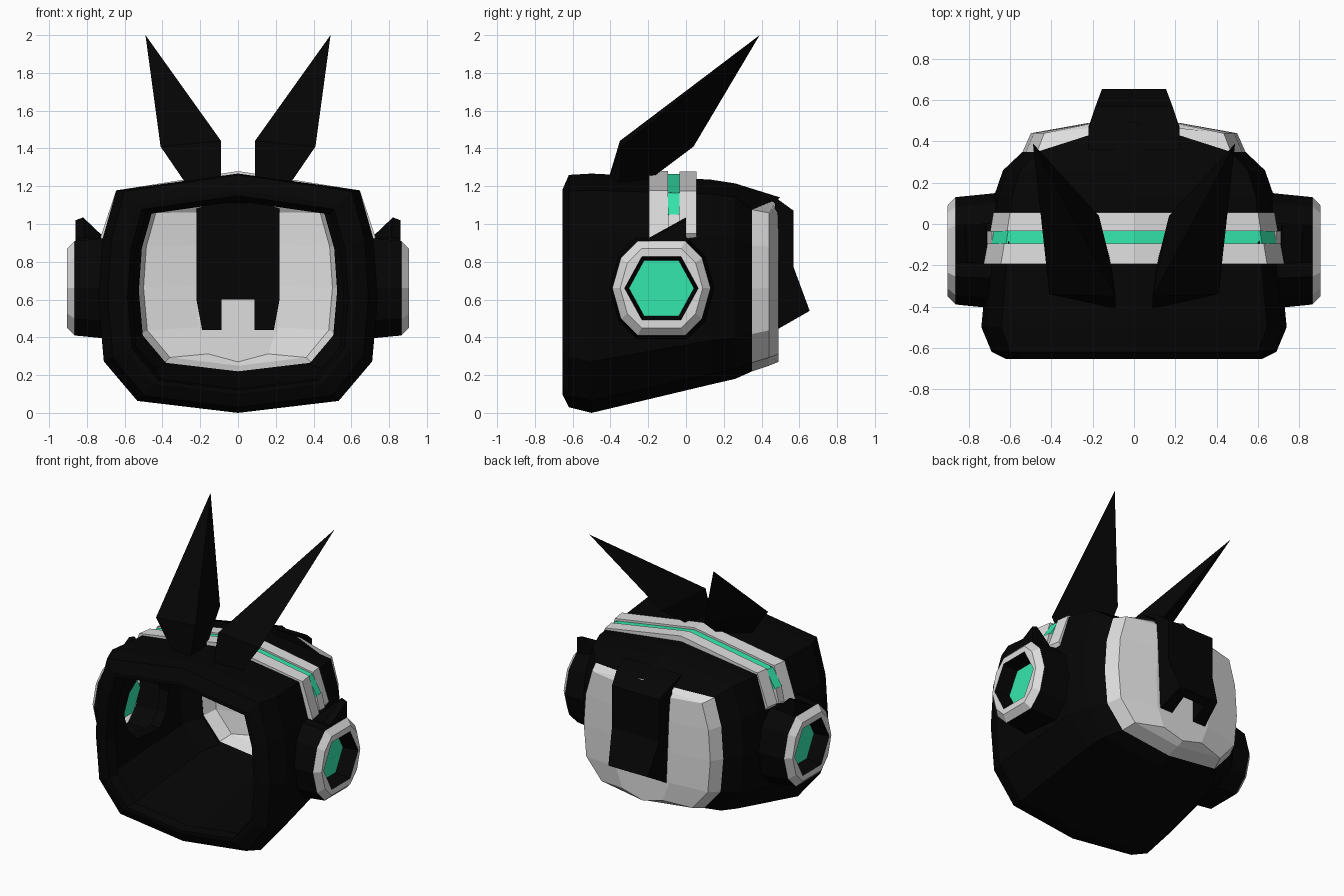
import bpy, bmesh

if "Cube" in bpy.data.objects:
    bpy.data.objects.remove(bpy.data.objects["Cube"])


def material(name, rgb):
    m = bpy.data.materials.new(name)
    m.diffuse_color = (*rgb, 1)
    m.use_nodes = True
    m.node_tree.nodes["Principled BSDF"].inputs["Base Color"].default_value = m.diffuse_color
    return m


BLACK = material("matte black", (0.0015, 0.0015, 0.0015))
WHITE = material("light grey", (0.73, 0.73, 0.73))
TEAL = material("glowing teal", (0.035, 0.8, 0.42))


def finish(name, bm, mats, mirror=False):
    bmesh.ops.recalc_face_normals(bm, faces=bm.faces)
    me = bpy.data.meshes.new(name)
    bm.to_mesh(me)
    bm.free()
    for m in mats:
        me.materials.append(m)
    ob = bpy.data.objects.new(name, me)
    bpy.context.collection.objects.link(ob)
    if mirror:
        ob.modifiers.new("mirror", "MIRROR").use_clip = False
    return ob


def loft(name, rings, mats, segs=None, start=True, end=True, loop=False, mirror=False):
    """Skin a list of equal-length point rings; segs gives a material index per segment."""
    bm = bmesh.new()
    vs = [[bm.verts.new(p) for p in r] for r in rings]
    n = len(rings[0])
    pairs = list(zip(vs, vs[1:])) + ([(vs[-1], vs[0])] if loop else [])
    for k, (a, b) in enumerate(pairs):
        for i in range(n):
            j = (i + 1) % n
            f = bm.faces.new((a[i], a[j], b[j], b[i]))
            f.material_index = segs[k] if segs else 0
    if start and not loop:
        bm.faces.new(vs[0]).material_index = segs[0] if segs else 0
    if end and not loop:
        bm.faces.new(vs[-1]).material_index = segs[-1] if segs else 0
    return finish(name, bm, mats, mirror)


# Rounded helmet outline, right half, in unit coordinates
HALF = [(0, 1), (.87, .86), (.97, .45), (1, -.05), (.96, -.57), (.72, -.9), (0, -1)]
OUTLINE = HALF + [(-u, v) for u, v in HALF[-2:0:-1]]


def ring(y, w, z0, z1, top_y=None):
    pts = [[u * w, y, (z0 + z1) / 2 + v * (z1 - z0) / 2] for u, v in OUTLINE]
    if top_y is not None:
        pts[0][1] = top_y
    return pts


# Helmet shell: outer skin from face opening to back, then inner skin forward again
shell = loft("helmet_shell", [
    ring(-.655, .62, .10, 1.18),
    ring(-.62, .69, .03, 1.26),
    ring(-.50, .74, .00, 1.267),
    ring(.13, .68, .15, 1.235),
    ring(.26, .635, .18, 1.215),
    ring(.35, .54, .22, 1.14, .50),
    ring(.33, .525, .215, 1.12),
    ring(.20, .60, .19, 1.16),
    ring(-.48, .67, .06, 1.21),
    ring(-.58, .56, .13, 1.12),
    ring(-.655, .585, .12, 1.15),
], [BLACK], loop=True)

# Back panel, an open dish behind the shell
narrow = [(x * .48, .49, z) for x, _, z in ring(0, .46, .27, 1.12)]
loft("back_panel", [ring(.35, .54, .22, 1.14, .49), ring(.44, .50, .25, 1.12, .49), narrow],
     [WHITE], start=False)


# Rear spine, notched on its inner lower side
def spine_w(y):
    t = min(max((y - .48) / .175, 0), 1)
    return .22 - .065 * t


UPPER = [(.36, 1.18), (.46, 1.15), (.57, 1.07), (.57, .77), (.655, .54)]
mid = UPPER + [(.60, .515), (.57, .6), (.47, .6), (.47, 1.11)]
leg = UPPER + [(.48, .44), (.47, .6), (.47, 1.11)]
loft("rear_spine", [[(s * .088, y, z) for y, z in mid] for s in (-1, 1)], [BLACK])
loft("rear_spine_legs", [
    [(.088, y, z) for y, z in leg],
    [(spine_w(y) - (.03 if z < .5 else 0), y, z) for y, z in leg]], [BLACK], mirror=True)

# Decagon for the side pods and hexagons with matching point count
CY, CZ = -.13, .66


def decagon(x, a, b, c):
    q = [a, b, (c, 0)]
    pts = q + [(b[0], -b[1]), (a[0], -a[1])]
    pts += [(-u, v) for u, v in pts[::-1]]
    return [(x, CY + u, CZ + v) for u, v in pts]


def round_ring(x, s):
    return decagon(x, (.125 * s, .25 * s), (.215 * s, .16 * s), .26 * s)


def hex_ring(x, r):
    return decagon(x, (r * .53, r * .86), (r * .765, r * .43), r)


# Cut the side openings behind the pods
cutter = loft("pod_cutter", [round_ring(-1.2, .85), round_ring(1.2, .85)], [BLACK])
cutter.hide_render = True
cutter.hide_viewport = True
cut = shell.modifiers.new("pod_holes", "BOOLEAN")
cut.operation, cut.solver, cut.object = "DIFFERENCE", "EXACT", cutter

# Side pods: black drum, light bevelled ring, deep black recess, teal lens
LENS_X = .80
loft("side_pod", [
    round_ring(.66, 1.08), round_ring(.865, 1.0),
    round_ring(.905, .84), hex_ring(.905, .195), hex_ring(LENS_X, .172)],
    [BLACK, WHITE], [0, 1, 1, 0], start=False, end=False, mirror=True)
bm = bmesh.new()
bm.faces.new([bm.verts.new(p) for p in hex_ring(LENS_X, .172)])
finish("pod_lens", bm, [TEAL], True)

# Small fins on top of the pods
loft("pod_fin", [
    [(.86, -.19, .87), (.86, -.19, .92), (.81, -.19, .93), (.71, -.19, .92), (.70, -.19, .87)],
    [(.86, 0, .87), (.86, 0, 1.02), (.82, 0, 1.035), (.72, 0, .94), (.70, 0, .87)]],
    [BLACK], mirror=True)


# Headband: two light rails with a teal strip in the groove, narrowing to the rear
def band(name, y0, y1, path, depth, mat):
    full = [(-x, z) for x, z in path[:0:-1]] + path
    k = 1 - .25 * (y1 - y0)
    rings = []
    for x, z in full:
        xi, zi = x * (1 - depth), z - depth
        rings.append([(x, y0, z), (x * k, y1, z), (xi * k, y1, zi), (xi, y0, zi)])
    return loft(name, rings, [mat])


band("headband_front_rail", -.195, -.095, [(0, 1.28), (.645, 1.178), (.728, .93)], .06, WHITE)
band("headband_rear_rail", -.035, .055, [(0, 1.278), (.615, 1.175), (.697, .95)], .06, WHITE)
band("headband_light", -.096, -.034, [(0, 1.266), (.62, 1.164), (.69, 1.05)], .04, TEAL)
loft("headband_end", [
    [(.60, y, 1.05), (.688, y, 1.05), (.712, y, .95), (.64, y, .95)] for y in (-.096, -.034)],
    [WHITE], mirror=True)

# Tall pointed ears: triangular base, wide middle, sharp tip
bm = bmesh.new()
base = [bm.verts.new(p) for p in ((.09, -.41, 1.24), (.28, -.35, 1.22), (.11, -.20, 1.23))]
wide = [bm.verts.new(p) for p in ((.09, -.35, 1.44), (.41, -.34, 1.41), (.17, .04, 1.41))]
tip = bm.verts.new((.49, .39, 2.0))
bm.faces.new(base)
for i in range(3):
    j = (i + 1) % 3
    bm.faces.new((base[i], base[j], wide[j], wide[i]))
    bm.faces.new((wide[i], wide[j], tip))
finish("pointed_ear", bm, [BLACK], True)
